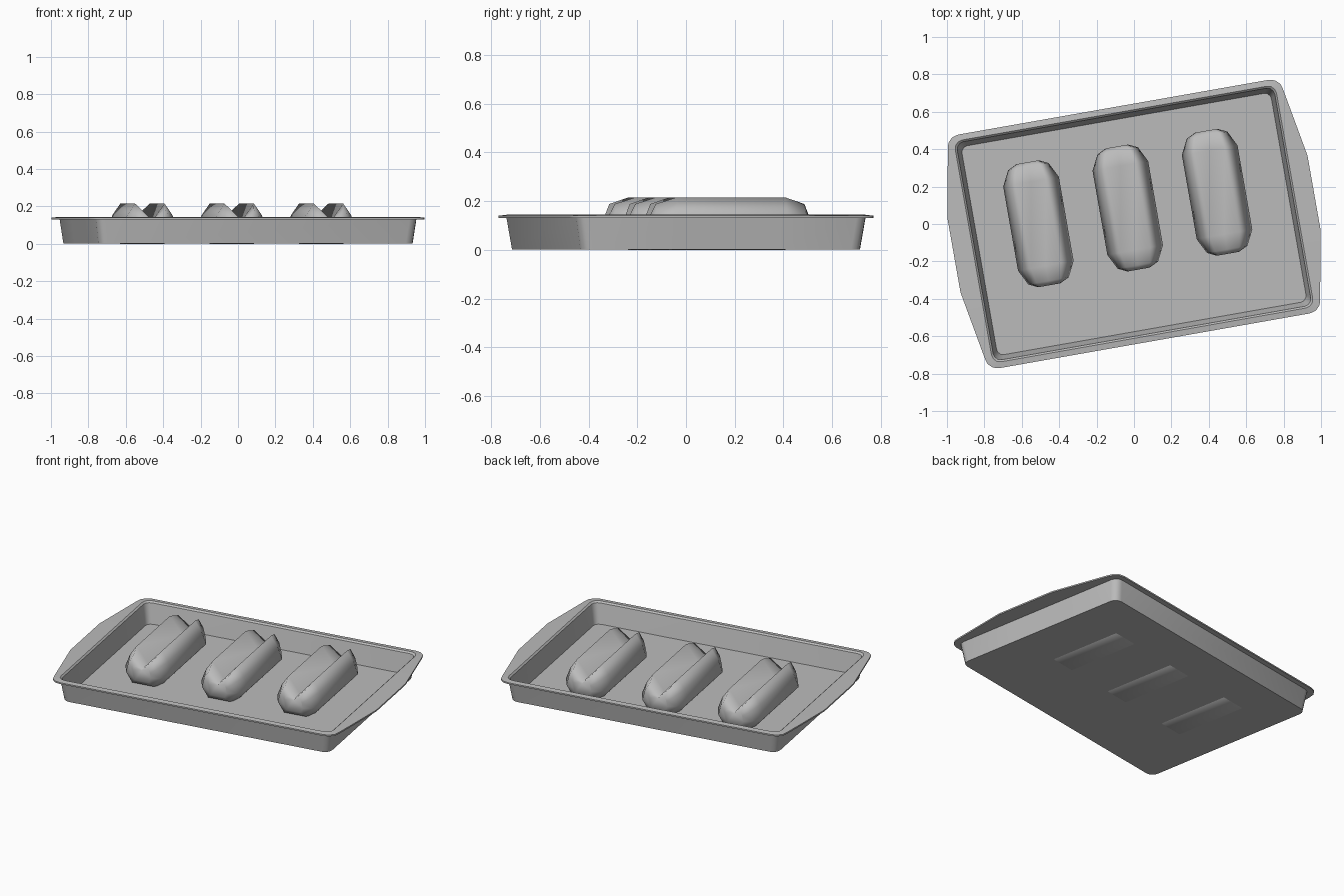
import bpy, bmesh, math
from mathutils import Matrix

cube = bpy.data.objects.get("Cube")
if cube:
    bpy.data.objects.remove(cube, do_unlink=True)

TURN = Matrix.Rotation(math.radians(10), 4, "Z")

grey = bpy.data.materials.new("plain grey")
grey.use_nodes = True
colour = (0.5, 0.5, 0.5, 1)
grey.diffuse_color = colour
grey.node_tree.nodes["Principled BSDF"].inputs["Base Color"].default_value = colour


def loft(name, rings, place):
    """Skin a stack of equal closed rings and cap both ends."""
    bm = bmesh.new()
    loops = [[bm.verts.new(p) for p in ring] for ring in rings]
    n = len(loops[0])
    for a, b in zip(loops, loops[1:]):
        for i in range(n):
            j = (i + 1) % n
            bm.faces.new((a[i], a[j], b[j], b[i]))
    bm.faces.new(loops[0])
    bm.faces.new(loops[-1])
    bmesh.ops.recalc_face_normals(bm, faces=bm.faces)
    mesh = bpy.data.meshes.new(name)
    bm.to_mesh(mesh)
    bm.free()
    mesh.materials.append(grey)
    obj = bpy.data.objects.new(name, mesh)
    bpy.context.collection.objects.link(obj)
    mesh.transform(TURN @ Matrix.Translation(place))
    return obj


def tray_ring(a, b, r, z, bulge=0.0):
    """Rounded rectangle; bulge pushes out the middle of the short sides."""
    quarter = [(a + bulge, 0.2)]
    for k in range(4):
        t = math.radians(30 * k)
        quarter.append((a - r + r * math.cos(t), b - r + r * math.sin(t)))
    half = quarter + [(-x, y) for x, y in reversed(quarter)]
    return [(x, y, z) for x, y in half + [(-x, -y) for x, y in half]]


# Tray: outer wall, flat rim with handle bulges, inner wall, floor
tray = loft("baking_tray", [
    tray_ring(0.853, 0.583, 0.045, 0.002),
    tray_ring(0.870, 0.603, 0.045, 0.131),
    tray_ring(0.911, 0.634, 0.068, 0.131, 0.066),
    tray_ring(0.911, 0.634, 0.068, 0.140, 0.066),
    tray_ring(0.872, 0.602, 0.045, 0.144),
    tray_ring(0.862, 0.592, 0.040, 0.135),
    tray_ring(0.840, 0.567, 0.035, 0.012),
], (0, 0, 0))


def bun_ring(y, notch, ridge, shoulder, waist, base):
    """Mirrored cross-section with a notch between two ridges."""
    side = [ridge, shoulder, waist, base]
    pts = [(0, notch)] + side + [(-x, z) for x, z in reversed(side)]
    return [(x, y, z) for x, z in pts]


# Split buns: rounded ends, two ridges and a long V notch
middle = (0.11, (0.08, 0.215), (0.122, 0.155), (0.151, 0.08), (0.08, 0.0))
shrunk = (0.125, (0.065, 0.188), (0.095, 0.14), (0.11, 0.08), (0.07, 0.02))
tip = (0.12, (0.045, 0.135), (0.055, 0.115), (0.06, 0.08), (0.045, 0.05))
stations = [(-0.334, tip), (-0.31, shrunk), (-0.228, middle),
            (0.228, middle), (0.31, shrunk), (0.334, tip)]
buns = [
    loft("bun_" + side, [bun_ring(y, *shape) for y, shape in stations],
         (-0.018 + 0.485 * k, 0.09, 0))
    for k, side in zip((-1, 0, 1), ("right", "middle", "left"))
]

# Shading: crisp tray edges, soft buns
bpy.ops.object.select_all(action="DESELECT")
tray.select_set(True)
bpy.context.view_layer.objects.active = tray
bpy.ops.object.shade_smooth_by_angle(angle=math.radians(35))
for bun in buns:
    for face in bun.data.polygons:
        face.use_smooth = True
